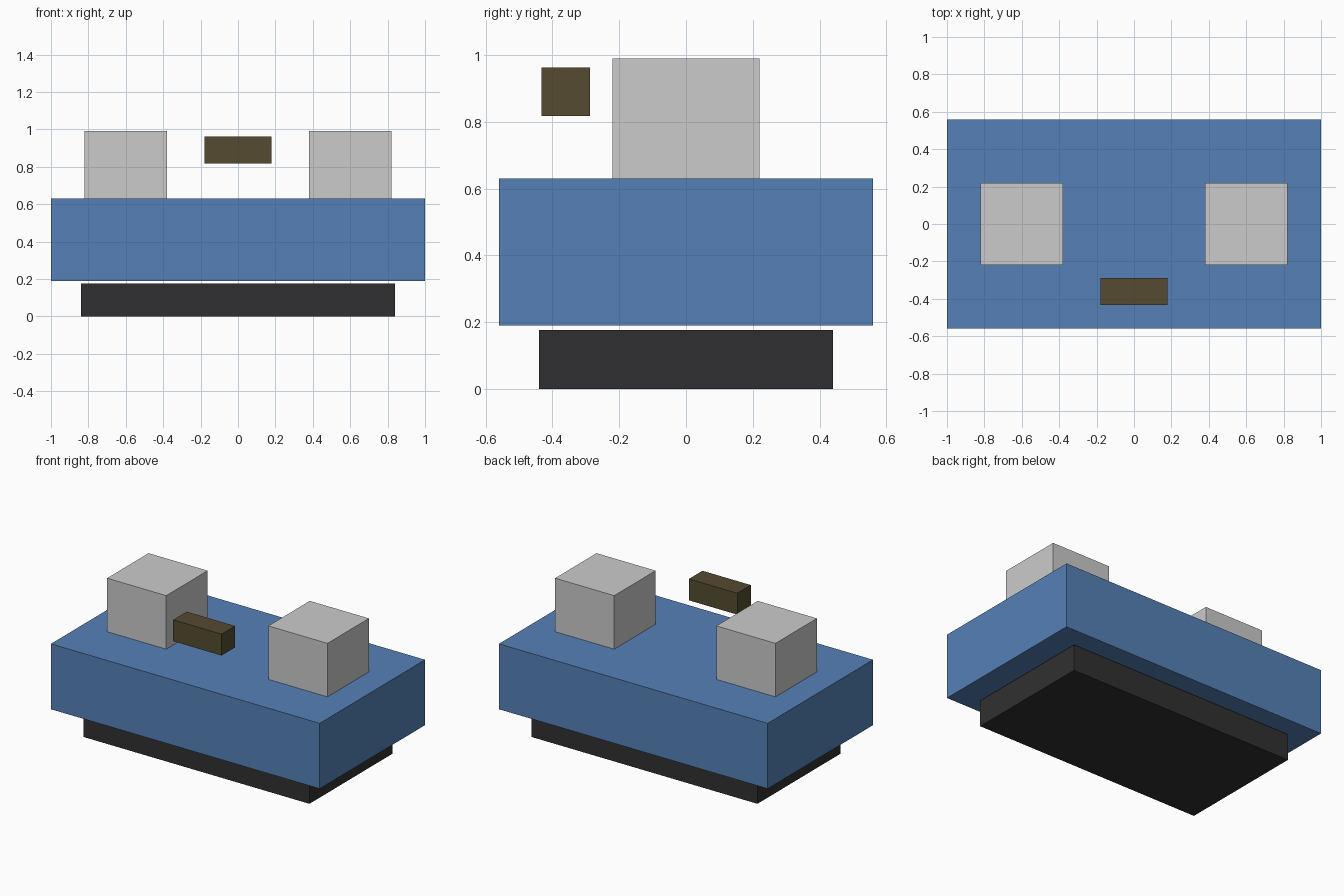
import bpy

if "Cube" in bpy.data.objects:
    bpy.data.objects.remove(bpy.data.objects["Cube"])


def material(name, rgb):
    mat = bpy.data.materials.new(name)
    mat.diffuse_color = (*rgb, 1.0)
    mat.use_nodes = True
    mat.node_tree.nodes["Principled BSDF"].inputs["Base Color"].default_value = mat.diffuse_color
    return mat


def box(name, x, y, z, mat=None):
    """Box spanning the given (min, max) range on each axis."""
    spans = (x, y, z)
    centre = [(a + b) / 2 for a, b in spans]
    bpy.ops.mesh.primitive_cube_add(size=1, location=centre)
    obj = bpy.context.object
    obj.name = name
    obj.scale = [b - a for a, b in spans]
    bpy.ops.object.transform_apply(location=False, rotation=False, scale=True)
    if mat:
        obj.data.materials.append(mat)
    return obj


blue = material("blue", (0.09, 0.22, 0.47))
black = material("black", (0.03, 0.03, 0.032))
brown = material("dark_brown", (0.09, 0.07, 0.03))

# Plinth and main body, separated by a thin gap
box("base", (-0.84, 0.84), (-0.44, 0.44), (0, 0.177), black)
box("body", (-1, 1), (-0.56, 0.56), (0.19, 0.63), blue)

# Pair of blocks on top
for side, cx in (("left", -0.6), ("right", 0.6)):
    box(f"{side}_block", (cx - 0.22, cx + 0.22), (-0.22, 0.22), (0.63, 0.99))

# Small bar floating above the front edge
box("front_bar", (-0.18, 0.18), (-0.432, -0.288), (0.818, 0.962), brown)
